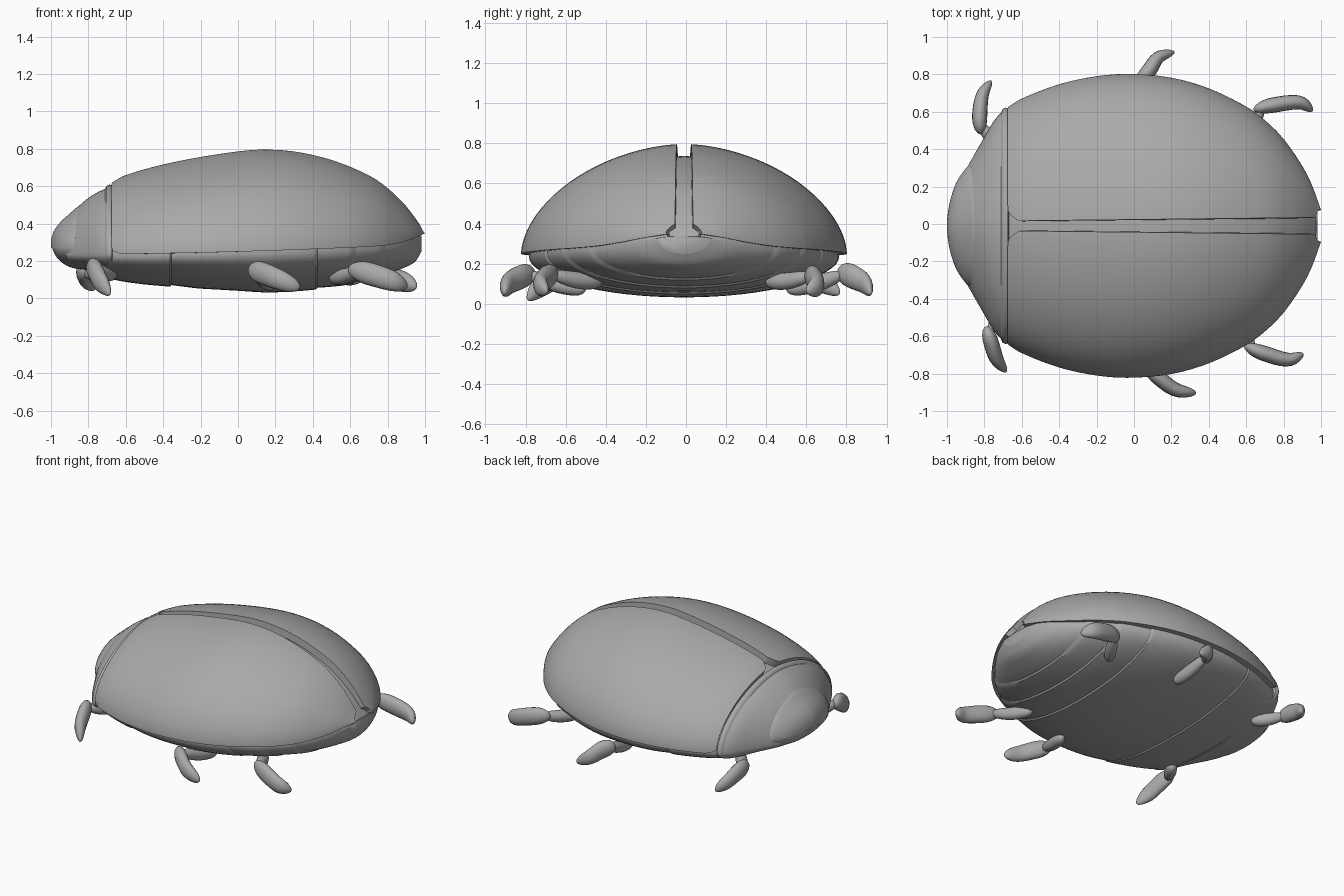
import bpy, bmesh, math
from mathutils import Vector

if "Cube" in bpy.data.objects:
    bpy.data.objects.remove(bpy.data.objects["Cube"])

CY = -0.01  # midline of the body in y
shell_grey = bpy.data.materials.new("shell grey")
shell_grey.diffuse_color = (0.4, 0.4, 0.4, 1)
shell_grey.use_nodes = True
shell_grey.node_tree.nodes["Principled BSDF"].inputs["Base Color"].default_value = shell_grey.diffuse_color


def curve(table, x):
    """Smooth interpolation through (x, value) pairs."""
    if x <= table[0][0]:
        return table[0][1]
    for i in range(len(table) - 1):
        (x0, a), (x1, b) = table[i], table[i + 1]
        if x <= x1:
            h, d = x1 - x0, (b - a) / (x1 - x0)
            m0 = (b - table[i - 1][1]) / (x1 - table[i - 1][0]) if i else d
            m1 = (table[i + 2][1] - a) / (table[i + 2][0] - x0) if i + 2 < len(table) else d
            t = (x - x0) / h
            return ((2*t**3 - 3*t**2 + 1)*a + (t**3 - 2*t**2 + t)*h*m0
                    + (3*t**2 - 2*t**3)*b + (t**3 - t**2)*h*m1)
    return table[-1][1]


def grid(name, rows, closed=True, caps=(0, -1), angle=35, hem=0, hide=None):
    """Skin rows of points; hem folds the open border inward, hide drops covered faces."""
    bm = bmesh.new()
    vs = [[bm.verts.new(p) for p in row] for row in rows]
    n = len(rows[0])
    for a, b in zip(vs, vs[1:]):
        for j in range(n if closed else n - 1):
            k = (j + 1) % n
            bm.faces.new((a[j], a[k], b[k], b[j]))
    for c in caps:
        bm.faces.new(vs[c])
    bmesh.ops.recalc_face_normals(bm, faces=bm.faces)
    if hem:
        if sum(f.normal.z * f.calc_area() for f in bm.faces) < 0:
            bmesh.ops.reverse_faces(bm, faces=bm.faces)
        bm.normal_update()
        edges = [e for e in bm.edges if e.is_boundary]
        move = {v.co.copy().freeze(): v.normal.copy() for e in edges for v in e.verts}
        new = bmesh.ops.extrude_edge_only(bm, edges=edges)["geom"]
        for v in [g for g in new if isinstance(g, bmesh.types.BMVert)]:
            v.co -= move[v.co.copy().freeze()] * hem
        bmesh.ops.recalc_face_normals(bm, faces=bm.faces)
    if hide:
        drop = [f for f in bm.faces if hide(f.calc_center_median())]
        bmesh.ops.delete(bm, geom=drop, context='FACES')
    me = bpy.data.meshes.new(name)
    bm.to_mesh(me)
    bm.free()
    ob = bpy.data.objects.new(name, me)
    bpy.context.collection.objects.link(ob)
    me.materials.append(shell_grey)
    bpy.ops.object.select_all(action='DESELECT')
    ob.select_set(True)
    bpy.context.view_layer.objects.active = ob
    bpy.ops.object.shade_smooth_by_angle(angle=math.radians(angle))
    return ob


def section(x, w, rim, top, bot, p=1.8, n=64):
    """Cross-section: domed above the rim, shallow bowl below it."""
    pts = []
    for i in range(n):
        a = 2 * math.pi * i / n
        c, s = math.cos(a), math.sin(a)
        q = p if s > 0 else 2.0
        y = math.copysign(abs(c) ** (2 / q), c) * w
        h = abs(s) ** (2 / q)
        pts.append((x, CY + y, rim + h * (top - rim) if s > 0 else rim - h * (rim - bot)))
    return pts


def span(a, b, n):
    return [a + (b - a) * (1 - math.cos(math.pi * i / n)) / 2 for i in range(n + 1)]


# Outline tables along the body
WIDTH = [(-.7, .62), (-.6, .68), (-.4, .757), (-.2, .8), (-.02, .812), (.2, .792), (.4, .735),
         (.6, .638), (.7, .565), (.8, .465), (.9, .32), (.95, .222), (1, .085)]
TOP = [(-.7, .61), (-.6, .66), (-.4, .717), (-.2, .757), (0, .787), (.13, .797), (.3, .787),
       (.5, .742), (.7, .66), (.8, .592), (.9, .495), (1, .36)]
RIM = [(-.7, .235), (0, .25), (.6, .272), (.8, .285), (.9, .306), (.95, .325), (1, .348)]
BOTTOM = [(-.75, .12), (-.6, .088), (-.4, .066), (0, .041), (.17, .032), (.4, .046), (.6, .076),
          (.8, .125), (.9, .168), (.95, .2), (.98, .25)]

# Abdomen, with shallow stepped belly segments
steps = [-.36, .42, .62, .78]
xs = sorted(span(-.69, .98, 50) + [s + e for s in steps for e in (-.004, .004)])
rows = []
for x in xs:
    passed = [s for s in steps if s < x]
    tuck = .009 * max(0, 1 - (x - passed[-1]) / .14) if passed else 0
    w = max(.07, curve(WIDTH, x) * .965 - .01 - tuck)
    rim = curve(RIM, x) - .012
    rows.append(section(x, w, rim, max(rim + .01, curve(TOP, x) - .06),
                        min(rim - .01, curve(BOTTOM, x) + tuck)))
grid("abdomen", rows, caps=(-1,),
     hide=lambda c: c.x < .93 and c.z > curve(RIM, c.x) + .03 and abs(c.y - CY) > .1)

# Thorax shield and its rear collar
TW = [(-.97, .12), (-.93, .24), (-.88, .335), (-.8, .475), (-.75, .56), (-.71, .605), (-.69, .62)]
TT = [(-.97, .35), (-.9, .44), (-.85, .495), (-.8, .537), (-.75, .568), (-.7, .59)]
TB = [(-.97, .23), (-.9, .175), (-.8, .148), (-.7, .11)]
rows = [section(x, curve(TW, x), .232, curve(TT, x), curve(TB, x)) for x in span(-.92, -.7, 16)]
grid("thorax_shield", rows, caps=())
grid("collar", [section(x, .615 + d, .236, .592 + d, .112) for x, d in
                ((-.71, -.006), (-.702, .01), (-.686, .017), (-.674, .012), (-.668, -.04))],
     caps=(), angle=60)

# Head
HW = [(-1, .03), (-.99, .105), (-.96, .21), (-.92, .28), (-.88, .325), (-.84, .33)]
HT = [(-1, .315), (-.985, .36), (-.95, .408), (-.9, .453), (-.86, .488), (-.83, .5)]
HB = [(-1, .285), (-.97, .22), (-.9, .168), (-.78, .15)]
rows = [section(x, curve(HW, x), .27, curve(HT, x), curve(HB, x)) for x in span(-1, -.84, 16)]
grid("head", rows, caps=(0,))

# Pair of wing cases with rounded corners and a widening seam
for side, name in ((1, "left_wing_case"), (-1, "right_wing_case")):
    rows = []
    for s in span(0, 1, 44):
        row = []
        for f in span(0, 1, 40):
            front = -.675 + .06 * max(0, (f - .92) / .08) ** 2 + .06 * max(0, 1 - f / .07) ** 2
            x = front + (1 - .03 * f ** 2 - front) * s
            w, r, t = curve(WIDTH, x), curve(RIM, x), curve(TOP, x)
            gap = .027 + .018 * (x + .6) / 1.6
            a = f * math.acos(min(1, (gap / w) ** .9))
            y = w * math.cos(a) ** (2 / 1.8)
            row.append((x, CY + side * y, r + (t - r) * math.sin(a) ** (2 / 1.8)))
        rows.append(row)
    grid(name, rows, closed=False, caps=(), hem=.05)


def limb(name, pts, flat=.68):
    """Rounded tapering limb through (x, y, z, radius) points."""
    rows, n, m = [], 20, 16
    tab = [[(i, p[k]) for i, p in enumerate(pts)] for k in range(4)]
    at = lambda t: Vector([curve(tab[k], t) for k in range(3)])
    end = len(pts) - 1
    for t in span(0, end, n):
        d = (at(min(end, t + .05)) - at(max(0, t - .05))).normalized()
        side = d.cross(Vector((0, 0, 1))).normalized()
        up = side.cross(d)
        u = 2 * t / end - 1
        r = curve(tab[3], t) * max(.08, (1 - abs(u) ** 5) ** .5)
        rows.append([at(t) + side * (r * flat * math.cos(b)) + up * (r * math.sin(b))
                     for b in (2 * math.pi * j / m for j in range(m))])
    grid(name, rows, angle=60)


# Legs: outer lobe points, then the inner root of the thin upper leg
legs = {
    "front_left": ([(-.82, .48, .15, .05), (-.825, .58, .14, .06), (-.81, .69, .1, .05),
                    (-.765, .765, .05, .03)], (-.68, .36, .13)),
    "front_right": ([(-.79, -.55, .18, .05), (-.765, -.63, .15, .06), (-.735, -.72, .09, .055),
                     (-.685, -.79, .02, .03)], (-.66, -.4, .13)),
    "middle_left": ([(.02, .76, .16, .05), (.08, .82, .14, .06), (.13, .89, .1, .05),
                     (.215, .92, .05, .03)], (.08, .5, .07)),
    "middle_right": ([(.06, -.76, .16, .05), (.13, -.82, .135, .06), (.22, -.885, .1, .055),
                      (.33, -.905, .055, .04)], (.18, -.5, .07)),
    "rear_left": ([(.64, .61, .15, .045), (.74, .635, .13, .06), (.88, .65, .09, .055),
                   (.955, .605, .06, .035)], (.55, .4, .11)),
    "rear_right": ([(.59, -.65, .16, .045), (.69, -.69, .135, .06), (.82, -.725, .095, .055),
                    (.905, -.695, .06, .035)], (.5, -.42, .11)),
}
for name, (lobe, root) in legs.items():
    limb(name + "_lower_leg", lobe)
    knee = Vector(lobe[0][:3]).lerp(Vector(lobe[1][:3]), .5)
    mid = Vector(root).lerp(knee, .5) + Vector((0, 0, -.01))
    limb(name + "_upper_leg", [(*root, .04), (*mid, .042), (*knee, .03)], .9)
